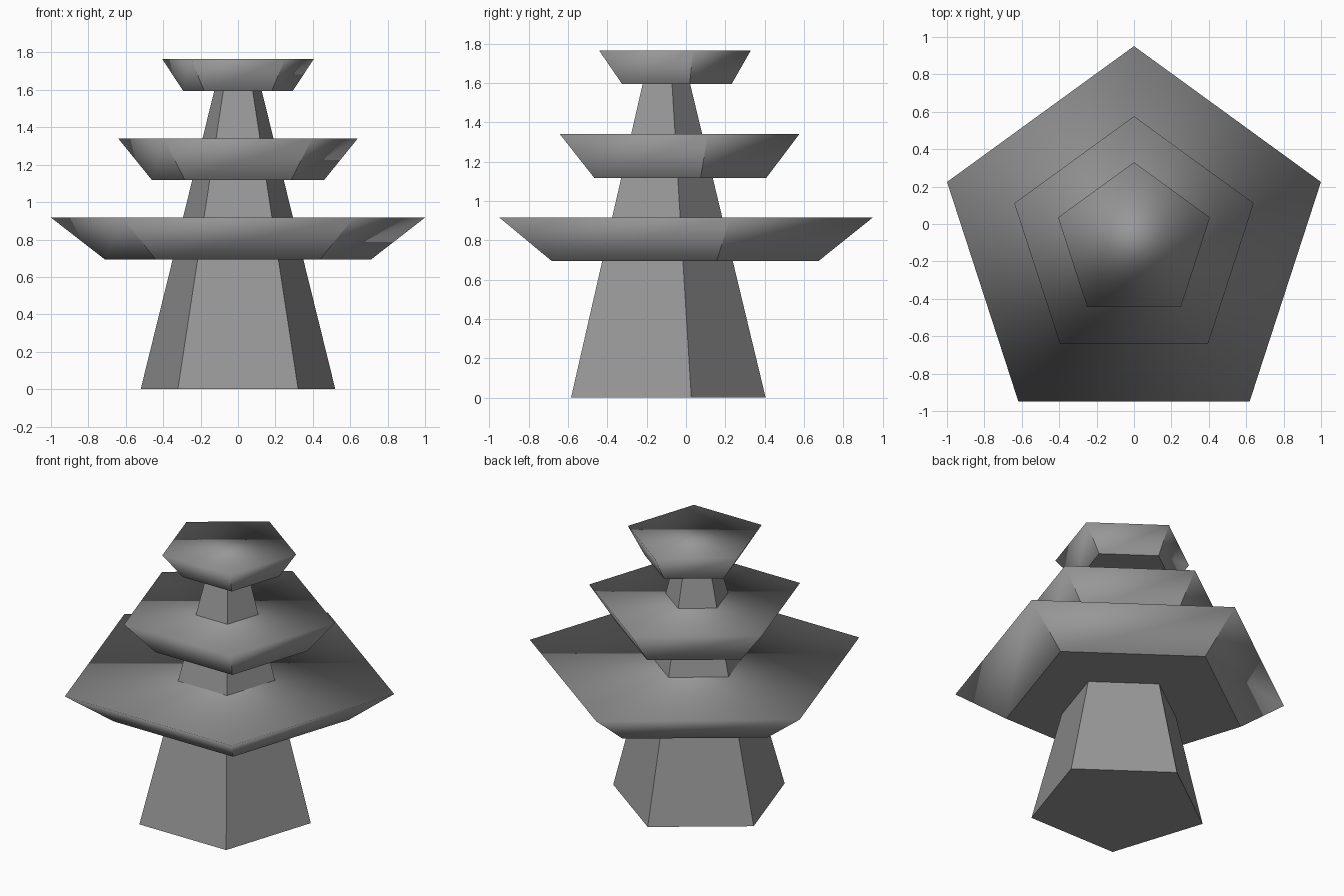
import bpy, bmesh, math

if "Cube" in bpy.data.objects:
    bpy.data.objects.remove(bpy.data.objects["Cube"])

grey = bpy.data.materials.new("mid grey")
grey.diffuse_color = (0.31, 0.31, 0.31, 1)
grey.use_nodes = True
grey.node_tree.nodes["Principled BSDF"].inputs["Base Color"].default_value = grey.diffuse_color


def frustum(name, low, high, soft_rim=False):
    """Five-sided frustum between two rings, each given as (radius, centre y, z)."""
    bm = bmesh.new()
    rings = []
    for r, cy, z in (low, high):
        angles = [math.radians(90 + 72 * i) for i in range(5)]
        rings.append([bm.verts.new((r * math.cos(a), cy + r * math.sin(a), z))
                      for a in angles])
    lo, hi = rings
    bm.faces.new(lo[::-1])
    bm.faces.new(hi)
    for i in range(5):
        j = (i + 1) % 5
        bm.faces.new((lo[i], lo[j], hi[j], hi[i]))
    # soft rim: only the upper rim is shaded smooth, all other edges stay sharp
    for f in bm.faces:
        f.smooth = soft_rim
    for e in bm.edges:
        e.smooth = soft_rim and all(v in hi for v in e.verts)
    mesh = bpy.data.meshes.new(name)
    bm.to_mesh(mesh)
    bm.free()
    mesh.materials.append(grey)
    obj = bpy.data.objects.new(name, mesh)
    bpy.context.collection.objects.link(obj)
    return obj


# Tapering central tower
frustum("tower", (0.547, -0.142, 0.0), (0.127, -0.112, 1.62))

# Three flaring tiers
frustum("lower_tier", (0.749, -0.076, 0.694), (1.051, -0.10, 0.917), True)
frustum("middle_tier", (0.484, -0.075, 1.118), (0.673, -0.097, 1.34), True)
frustum("upper_tier", (0.308, -0.076, 1.595), (0.427, -0.097, 1.766), True)
